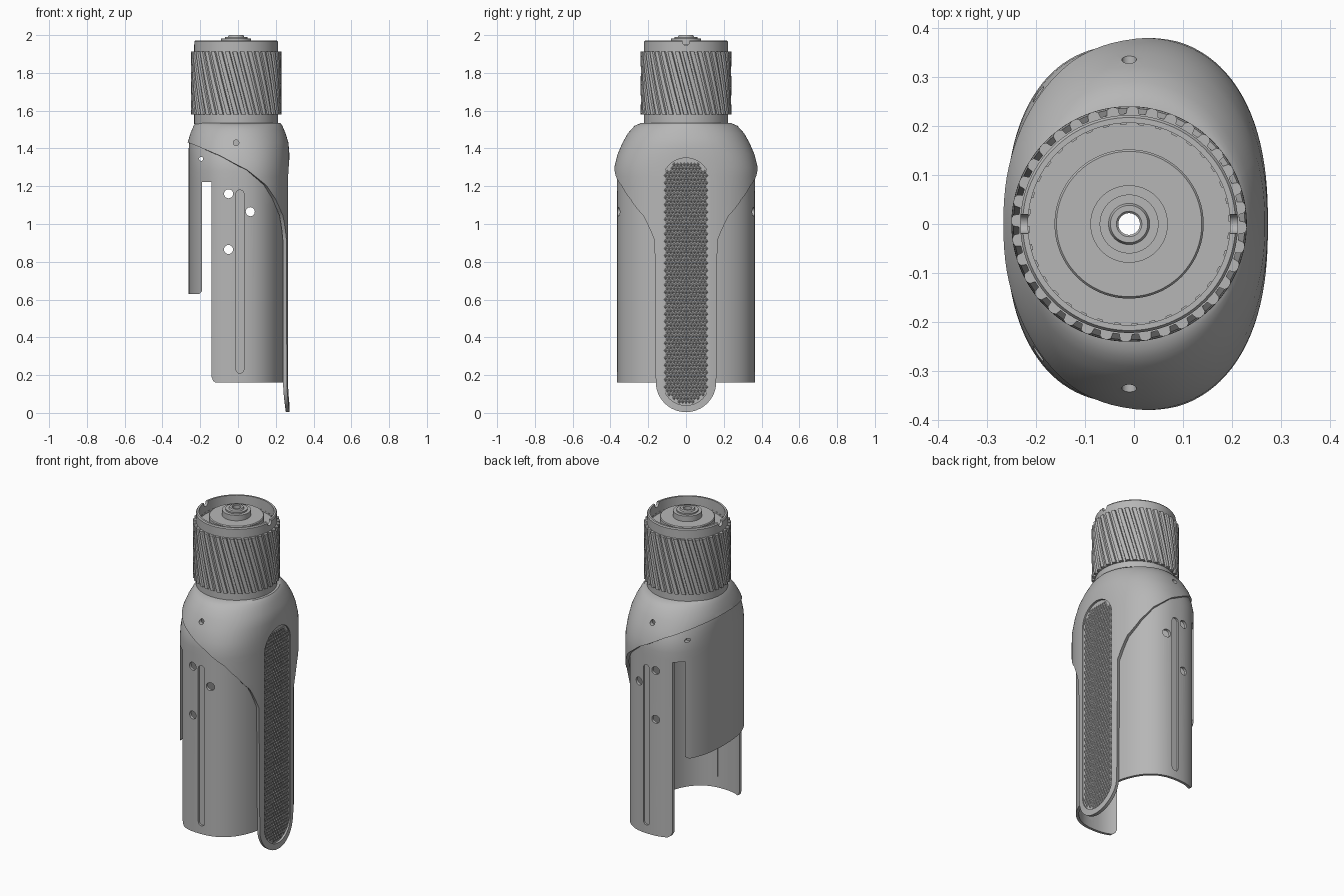
import bpy, bmesh, math
from mathutils import Vector

if "Cube" in bpy.data.objects:
    bpy.data.objects.remove(bpy.data.objects["Cube"])

grey = bpy.data.materials.new("plain_grey")
grey.use_nodes = True
colour = (0.47, 0.47, 0.47, 1)
grey.diffuse_color = colour
grey.node_tree.nodes["Principled BSDF"].inputs["Base Color"].default_value = colour


def make(name, bm):
    bmesh.ops.remove_doubles(bm, verts=bm.verts, dist=1e-5)
    mesh = bpy.data.meshes.new(name)
    bm.to_mesh(mesh)
    bm.free()
    mesh.materials.append(grey)
    obj = bpy.data.objects.new(name, mesh)
    bpy.context.collection.objects.link(obj)
    return obj


def smooth(obj, angle=35):
    bpy.ops.object.select_all(action='DESELECT')
    obj.select_set(True)
    bpy.context.view_layer.objects.active = obj
    bpy.ops.object.shade_smooth_by_angle(angle=math.radians(angle))


def bake(obj):
    deps = bpy.context.evaluated_depsgraph_get()
    mesh = bpy.data.meshes.new_from_object(obj.evaluated_get(deps))
    obj.modifiers.clear()
    obj.data = mesh


def cut(obj, cutter):
    mod = obj.modifiers.new("cut", 'BOOLEAN')
    mod.object, mod.solver = cutter, 'EXACT'
    bake(obj)
    bpy.data.objects.remove(cutter)


def prism(name, outline, lo, hi, axis):
    """Extrude a 2D (u, z) outline along axis 'x' or 'y'."""
    bm = bmesh.new()
    def put(u, z, d):
        return bm.verts.new((d, u, z) if axis == 'x' else (u, d, z))
    a = [put(u, z, lo) for u, z in outline]
    b = [put(u, z, hi) for u, z in outline]
    bm.faces.new(a)
    bm.faces.new(b[::-1])
    for i in range(len(a)):
        j = (i + 1) % len(a)
        bm.faces.new((a[j], a[i], b[i], b[j]))
    bmesh.ops.recalc_face_normals(bm, faces=bm.faces)
    return make(name, bm)


def capsule(u, z0, z1, r, n=12):
    """Upright rounded slot outline; a circle when z0 + r equals z1 - r."""
    pts = []
    for zc, start in ((z1 - r, 0), (z0 + r, math.pi)):
        for k in range(n + 1 if z1 - z0 > 2.01 * r else n):
            a = start + math.pi * k / n
            pts.append((u + r * math.cos(a), zc + r * math.sin(a)))
    return pts


def lerp(table, x):
    if x <= table[0][0]:
        return table[0][1:]
    for p, q in zip(table, table[1:]):
        if x <= q[0]:
            f = (x - p[0]) / (q[0] - p[0])
            return tuple(s + (e - s) * f for s, e in zip(p[1:], q[1:]))
    return table[-1][1:]


# Hood cross-sections: height, half width x, half width y, roundness
HOOD = [(1.25, .273, .383, 2.4), (1.3, .273, .38, 2.4), (1.37, .272, .362, 2.3),
        (1.43, .267, .336, 2.2), (1.48, .252, .308, 2.1), (1.52, .235, .272, 2),
        (1.534, .225, .24, 2), (1.536, .2, .2, 2)]
# Slanted hood edge: x, height
EDGE = [(-.28, 1.435), (-.1, 1.362), (.05, 1.285), (.15, 1.205),
        (.2, 1.13), (.24, 1.04), (.255, .94), (.258, .9)]
TONGUE = .16


def ring(t, hx, hy, n):
    c, s = math.cos(t), math.sin(t)
    return (math.copysign(abs(c) ** (2 / n), c) * hx,
            math.copysign(abs(s) ** (2 / n), s) * hy)


def shell(name, angles, levels, section, limits, thickness):
    """Oval skin whose columns are clamped between a low and a high limit."""
    bm = bmesh.new()
    cols = []
    for t in angles:
        lo, hi = limits(t)
        cols.append([])
        for z in levels:
            z = min(max(z, lo), hi)
            x, y = section(t, z)
            cols[-1].append(bm.verts.new((x, y, z)))
    for i, a in enumerate(cols):
        b = cols[(i + 1) % len(cols)]
        for k in range(len(levels) - 1):
            bm.faces.new((a[k], a[k + 1], b[k + 1], b[k]))
    bmesh.ops.dissolve_degenerate(bm, dist=1e-5, edges=bm.edges)
    obj = make(name, bm)
    mod = obj.modifiers.new("wall", 'SOLIDIFY')
    mod.thickness, mod.offset = thickness, -1
    bake(obj)
    return obj


# Hood with the long tongue on the +x side
def hood_limits(t):
    x, y = ring(t, .273, .383, 2.4)
    if x > 0 and abs(y) <= TONGUE + 1e-4:
        return TONGUE + .004 - math.sqrt(max(0, TONGUE ** 2 - y * y)), 9
    return lerp(EDGE, x)[0], 9


half = [math.asin((TONGUE * math.sin(k * math.pi / 24) / .383) ** 1.2) for k in range(13)]
half += [math.asin((.166 / .383) ** 1.2)]
first = half[-1]
half += [first + (math.pi - first) * k / 44 for k in range(1, 45)]
angles = half + [-t for t in half[-2:0:-1]]
levels = [1.536, 1.534, 1.527, 1.52, 1.5, 1.48, 1.455, 1.43, 1.4, 1.37, 1.335, 1.3, 1.25]
levels += [1.2, 1.1, 1, .9, .6, .3, TONGUE, 0]
hood = shell("hood", angles, levels, lambda t, z: ring(t, *lerp(HOOD, z)), hood_limits, .02)
cut(hood, prism("pocket_cutter", capsule(0, .04, 1.35, .125, 16), .259, .4, 'x'))
for lo, hi in ((-.5, -.2), (.2, .5)):
    cut(hood, prism("screw_cutter", capsule(-.01, 1.415, 1.445, .015), lo, hi, 'y'))
smooth(hood)

# Knurled grip pad inside the tongue pocket
bm = bmesh.new()
for row in range(66):
    for col in range(-6, 7):
        y = (col + .5 * (row % 2)) * .018
        z = .06 + row * .0193
        over = max(0, .165 - z, z - 1.225)
        if math.hypot(y, over) > .113:
            continue
        base = [bm.verts.new((.2585, y + dy, z + dz))
                for dy, dz in ((-.009, 0), (0, -.0125), (.009, 0), (0, .0125))]
        tip = bm.verts.new((.2645, y, z))
        for k in range(4):
            bm.faces.new((base[k], base[(k + 1) % 4], tip))
make("grip_pad", bm)


# Oval sleeve, open on the -x side
def sleeve_section(t, z):
    hx, hy, n = lerp(HOOD, z)
    x, y = ring(t, min(.255, hx - .012), min(.365, hy - .012), n)
    return x - .006, y


def sleeve_limits(t):
    return .16, lerp(EDGE[:5], ring(t, .273, .383, 2.4)[0])[0] + .03


sleeve = shell("sleeve", [math.tau * k / 112 for k in range(112)],
               [1.48, 1.44, 1.4, 1.36, 1.32, 1.28, 1.24, 1.1, .16],
               sleeve_section, sleeve_limits, .016)
opening = [(-.5, .63), (-.205, .63), (-.19, .645), (-.19, 1.222), (-.14, 1.222), (-.14, .19),
           (-.132, .17), (-.115, .158), (-.115, -.1), (-.5, -.1)]
cut(sleeve, prism("opening_cutter", opening, -.6, .6, 'y'))
holes = [(-.05, 1.16, .024), (.065, 1.065, .024), (-.05, .865, .024), (-.195, 1.345, .011)]
for x, z, r in holes:
    cut(sleeve, prism("hole_cutter", capsule(x, z - r, z + r, r), -.6, .6, 'y'))
cut(sleeve, prism("slot_cutter", capsule(.01, .21, 1.18, .021), -.6, .6, 'y'))
smooth(sleeve)

# Recessed strips closing the two long slots
for side, label in ((-1, "front"), (1, "back")):
    ends = sorted((side * .349, side * .354))
    prism(label + "_slot_strip", capsule(.01, .205, 1.185, .025), *ends, 'y')

# Collar with sunken top, raised disc, stepped boss and bore
PROFILE = [(.022, 1.38), (.2, 1.38), (.2, 1.53), (.222, 1.53), (.222, 1.965), (.217, 1.972),
           (.206, 1.972), (.206, 1.9), (.152, 1.9), (.152, 1.945), (.148, 1.95), (.079, 1.95),
           (.079, 1.983), (.06, 1.983), (.06, 1.991), (.042, 1.991), (.038, 2), (.026, 2),
           (.022, 1.996)]
CX, SEG = -.01, 96
bm = bmesh.new()
rings = [[bm.verts.new((CX + r * math.cos(math.tau * k / SEG), r * math.sin(math.tau * k / SEG), z))
          for r, z in PROFILE] for k in range(SEG)]
for k in range(SEG):
    a, b = rings[k], rings[(k + 1) % SEG]
    for i in range(len(PROFILE)):
        j = (i + 1) % len(PROFILE)
        bm.faces.new((a[i], b[i], b[j], a[j]))
bmesh.ops.recalc_face_normals(bm, faces=bm.faces)
collar = make("collar", bm)
for lo, hi in ((-.3, -.19), (.17, .3)):
    cut(collar, prism("notch_cutter", capsule(0, 1.945, 2.05, .019), lo, hi, 'x'))
smooth(collar)

# Twisted ribbed knob around the collar
TEETH, ROWS, TWIST = 36, 12, .38
SHAPE = [(0, .24), (.14, .2395), (.27, .236), (.33, .225), (.67, .225), (.73, .236), (.86, .2395)]
bm = bmesh.new()
loops = []
for k in range(ROWS + 1):
    f = k / ROWS
    loops.append([])
    for tooth in range(TEETH):
        for part, r in SHAPE:
            a = (tooth + part) * math.tau / TEETH - TWIST * f
            loops[-1].append(bm.verts.new((CX + r * math.cos(a), r * math.sin(a), 1.58 + .332 * f)))
for low, high in zip(loops, loops[1:]):
    for i in range(len(low)):
        j = (i + 1) % len(low)
        bm.faces.new((low[i], low[j], high[j], high[i]))
# Flat ends of the knob reach in to the collar
for loop, flip in ((loops[0], 1), (loops[-1], -1)):
    inner = [bm.verts.new((CX + (v.co.x - CX) * .9, v.co.y * .9, v.co.z)) for v in loop]
    for i in range(len(loop)):
        j = (i + 1) % len(loop)
        bm.faces.new((loop[i], inner[i], inner[j], loop[j])[::flip])
smooth(make("ribbed_knob", bm), 40)
